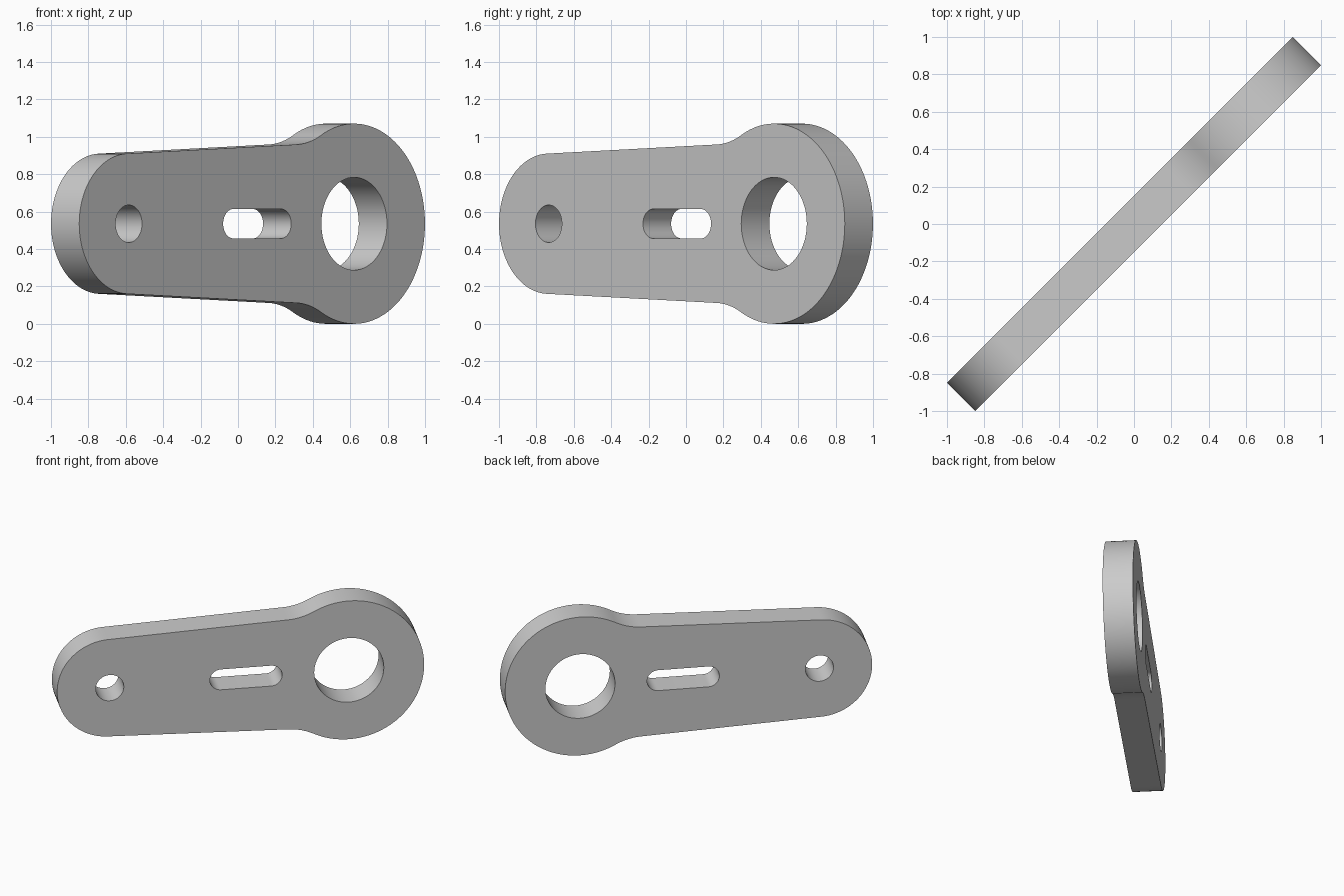
import bpy, bmesh, math
from mathutils import Matrix, Vector

cube = bpy.data.objects.get("Cube")
if cube:
    bpy.data.objects.remove(cube, do_unlink=True)

# Main dimensions in the plate's own plane (length, height)
BIG, BIG_R, BORE_R = Vector((0.772, 0)), 0.535, 0.248
SMALL, SMALL_R, PIN_R = Vector((-0.932, 0)), 0.375, 0.1
SLOT_ENDS, SLOT_R = (-0.14, 0.217), 0.079
FILLET_R, TAPER = 0.43, math.atan(0.038)
THICK = 0.213


def arc(center, radius, start, end, steps):
    """Points along an arc, both ends included."""
    angles = [start + (end - start) * i / steps for i in range(steps + 1)]
    return [center + radius * Vector((math.cos(a), math.sin(a))) for a in angles]


def circle(center, radius, steps=64):
    return arc(center, radius, 0, math.tau, steps)[:-1]


def arm_outline():
    """Two round ends, tapered edges and concave fillets at the big end."""
    along = Vector((math.cos(TAPER), math.sin(TAPER)))
    normal = Vector((-along.y, along.x))
    base = SMALL + (SMALL_R + FILLET_R) * normal
    # Fillet centre: on the offset edge, touching the big end from outside
    b = (base - BIG).dot(along)
    c = (base - BIG).length_squared - (BIG_R + FILLET_R) ** 2
    center = base + (-b - math.sqrt(b * b - c)) * along
    out = center - BIG
    touch = math.atan2(out.y, out.x)
    upper = arc(BIG, BIG_R, 0, touch, 56)
    upper += arc(center, FILLET_R, touch - math.pi, TAPER - math.pi / 2, 14)[1:]
    upper += arc(SMALL, SMALL_R, TAPER + math.pi / 2, math.pi, 40)
    lower = [Vector((p.x, -p.y)) for p in reversed(upper[1:-1])]
    return upper + lower


def slot_outline():
    left, right = (Vector((u, 0)) for u in SLOT_ENDS)
    q = math.pi / 2
    return arc(right, SLOT_R, -q, q, 24) + arc(left, SLOT_R, q, 3 * q, 24)


# Flat plate with its three openings, then extruded to thickness
bm = bmesh.new()
for loop in (arm_outline(), circle(BIG, BORE_R), circle(SMALL, PIN_R), slot_outline()):
    verts = [bm.verts.new((p.x, p.y, -THICK / 2)) for p in loop]
    for i, v in enumerate(verts):
        bm.edges.new((verts[i - 1], v))
bmesh.ops.triangle_fill(bm, edges=bm.edges[:], use_beauty=True, normal=(0, 0, 1))
result = bmesh.ops.extrude_face_region(bm, geom=bm.faces[:])
moved = [g for g in result["geom"] if isinstance(g, bmesh.types.BMVert)]
bmesh.ops.translate(bm, verts=moved, vec=(0, 0, THICK))
bmesh.ops.recalc_face_normals(bm, faces=bm.faces[:])

# Stand the plate upright and turn it diagonally
bm.transform(Matrix.Translation((0, 0, BIG_R))
             @ Matrix.Rotation(math.radians(45), 4, "Z")
             @ Matrix.Rotation(math.radians(90), 4, "X"))
mesh = bpy.data.meshes.new("lever_arm")
bm.to_mesh(mesh)
bm.free()
arm = bpy.data.objects.new("lever_arm", mesh)
bpy.context.collection.objects.link(arm)

# Plain grey metal
grey = bpy.data.materials.new("light_grey")
grey.use_nodes = True
color = (0.6, 0.6, 0.6, 1)
grey.diffuse_color = color
grey.node_tree.nodes["Principled BSDF"].inputs["Base Color"].default_value = color
mesh.materials.append(grey)

bpy.ops.object.select_all(action="DESELECT")
arm.select_set(True)
bpy.context.view_layer.objects.active = arm
bpy.ops.object.shade_smooth_by_angle(angle=math.radians(30))
